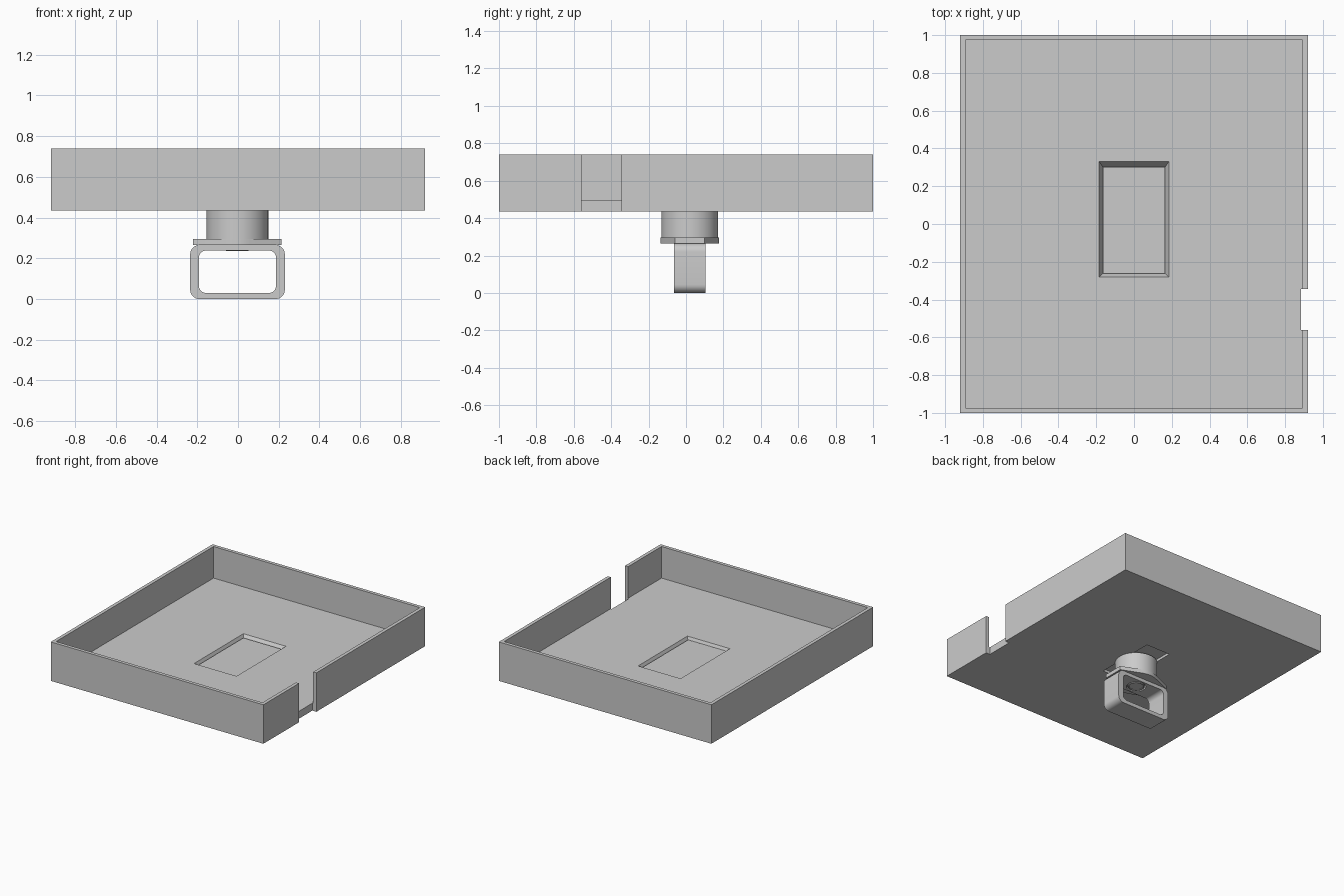
import bpy, bmesh, math
from mathutils import Vector

old = bpy.data.objects.get("Cube")
if old:
    bpy.data.objects.remove(old, do_unlink=True)

grey = bpy.data.materials.new("plain grey")
grey.use_nodes = True
COLOUR = (0.6, 0.6, 0.6, 1)
grey.diffuse_color = COLOUR
grey.node_tree.nodes["Principled BSDF"].inputs["Base Color"].default_value = COLOUR

CX, CY = -0.003, 0.02    # axis of the hanging mount


def loft(name, *rings):
    """Solid skinned through rings of equal point count, capped at both ends."""
    bm = bmesh.new()
    loops = [[bm.verts.new(p) for p in ring] for ring in rings]
    n = len(loops[0])
    for a, b in zip(loops, loops[1:]):
        for i in range(n):
            j = (i + 1) % n
            bm.faces.new((a[i], a[j], b[j], b[i]))
    bm.faces.new(loops[0])
    bm.faces.new(loops[-1])
    bmesh.ops.recalc_face_normals(bm, faces=bm.faces)
    mesh = bpy.data.meshes.new(name)
    bm.to_mesh(mesh)
    bm.free()
    obj = bpy.data.objects.new(name, mesh)
    bpy.context.collection.objects.link(obj)
    mesh.materials.append(grey)
    return obj


def rect(x0, x1, y0, y1, z):
    return [(x0, y0, z), (x1, y0, z), (x1, y1, z), (x0, y1, z)]


def box(name, x0, x1, y0, y1, z0, z1):
    return loft(name, rect(x0, x1, y0, y1, z0), rect(x0, x1, y0, y1, z1))


def circle(r, z, n=48):
    return [(CX + r * math.cos(math.tau * i / n), CY + r * math.sin(math.tau * i / n), z)
            for i in range(n)]


def round_rect(x0, x1, z0, z1, r, y, steps=8):
    """Rounded rectangle standing in the xz plane."""
    corners = [(x1 - r, z1 - r), (x0 + r, z1 - r), (x0 + r, z0 + r), (x1 - r, z0 + r)]
    pts = []
    for k, (cx, cz) in enumerate(corners):
        for s in range(steps + 1):
            a = math.pi / 2 * (k + s / steps)
            pts.append((cx + r * math.cos(a), y, cz + r * math.sin(a)))
    return pts


def cut(target, cutter):
    mod = target.modifiers.new("cut", 'BOOLEAN')
    mod.operation, mod.solver, mod.object = 'DIFFERENCE', 'EXACT', cutter
    select(target)
    bpy.ops.object.modifier_apply(modifier=mod.name)
    bpy.data.objects.remove(cutter, do_unlink=True)


def select(obj):
    bpy.ops.object.select_all(action='DESELECT')
    obj.select_set(True)
    bpy.context.view_layer.objects.active = obj


def smooth(obj):
    select(obj)
    bpy.ops.object.shade_smooth_by_angle(angle=math.radians(30))


# Open tray with a notch in one side wall
tray = box("tray", -0.92, 0.92, -1, 1, 0.435, 0.74)
cut(tray, box("cavity_cutter", -0.893, 0.893, -0.973, 0.973, 0.493, 0.9))
cut(tray, box("notch_cutter", 0.885, 1.1, -0.56, -0.345, 0.3, 0.9))

# Tapered pocket in the floor, with a narrower slot below it
cut(tray, loft("pocket_cutter",
               rect(-0.165, 0.165, -0.262, 0.302, 0.455),
               rect(-0.185, 0.185, -0.282, 0.332, 0.495)))
cut(tray, box("slot_cutter", -0.105, 0.105, -0.22, 0.27, 0.4, 0.47))

# Sliding plate in the pocket and its neck through the slot
box("slide_plate", -0.165, 0.165, -0.262, 0.302, 0.455, 0.476)
box("slide_neck", -0.1, 0.1, CY - 0.1, CY + 0.1, 0.43, 0.46)

# Round post under the tray
smooth(loft("post", circle(0.152, 0.29), circle(0.152, 0.435)))

# Flange: a round disc drawn out to a blunt end on each side
N = 48
outline = []
for x, y, _ in circle(0.157, 0, N):
    outline.append(Vector((x, y, 0)))
for sx in (-1, 1):
    for sy in (-1, 1):
        outline.append(Vector((CX + sx * 0.217, CY + sy * 0.08, 0)))
bm = bmesh.new()
for z in (0.265, 0.295):
    for p in outline:
        bm.verts.new((p.x, p.y, z))
hull = bmesh.ops.convex_hull(bm, input=bm.verts)
bmesh.ops.dissolve_limit(bm, angle_limit=0.01, verts=bm.verts, edges=bm.edges)
bmesh.ops.recalc_face_normals(bm, faces=bm.faces)
mesh = bpy.data.meshes.new("flange")
bm.to_mesh(mesh)
bm.free()
flange = bpy.data.objects.new("flange", mesh)
bpy.context.collection.objects.link(flange)
mesh.materials.append(grey)
smooth(flange)

# Rounded rectangular strap loop with a screw hole in its top bar
Y0, Y1 = -0.063, 0.103
loop = loft("strap_loop", *[round_rect(-0.235, 0.23, 0, 0.265, 0.045, y) for y in (Y0, Y1)])
cut(loop, loft("opening_cutter",
               *[round_rect(-0.192, 0.187, 0.03, 0.238, 0.035, y) for y in (Y0 - 0.1, Y1 + 0.1)]))
cut(loop, loft("hole_cutter", circle(0.07, 0.2, 32), circle(0.07, 0.3, 32)))
smooth(loop)

# Screw threads seen inside the hole
for i, z in enumerate((0.244, 0.257)):
    bpy.ops.mesh.primitive_torus_add(location=(CX, CY, z), major_radius=0.055,
                                     minor_radius=0.007, major_segments=32, minor_segments=8)
    ring = bpy.context.object
    ring.name = f"screw_thread_{i + 1}"
    ring.data.materials.append(grey)
    smooth(ring)
smooth(loft("screw_core", circle(0.05, 0.242, 32), circle(0.05, 0.28, 32)))
